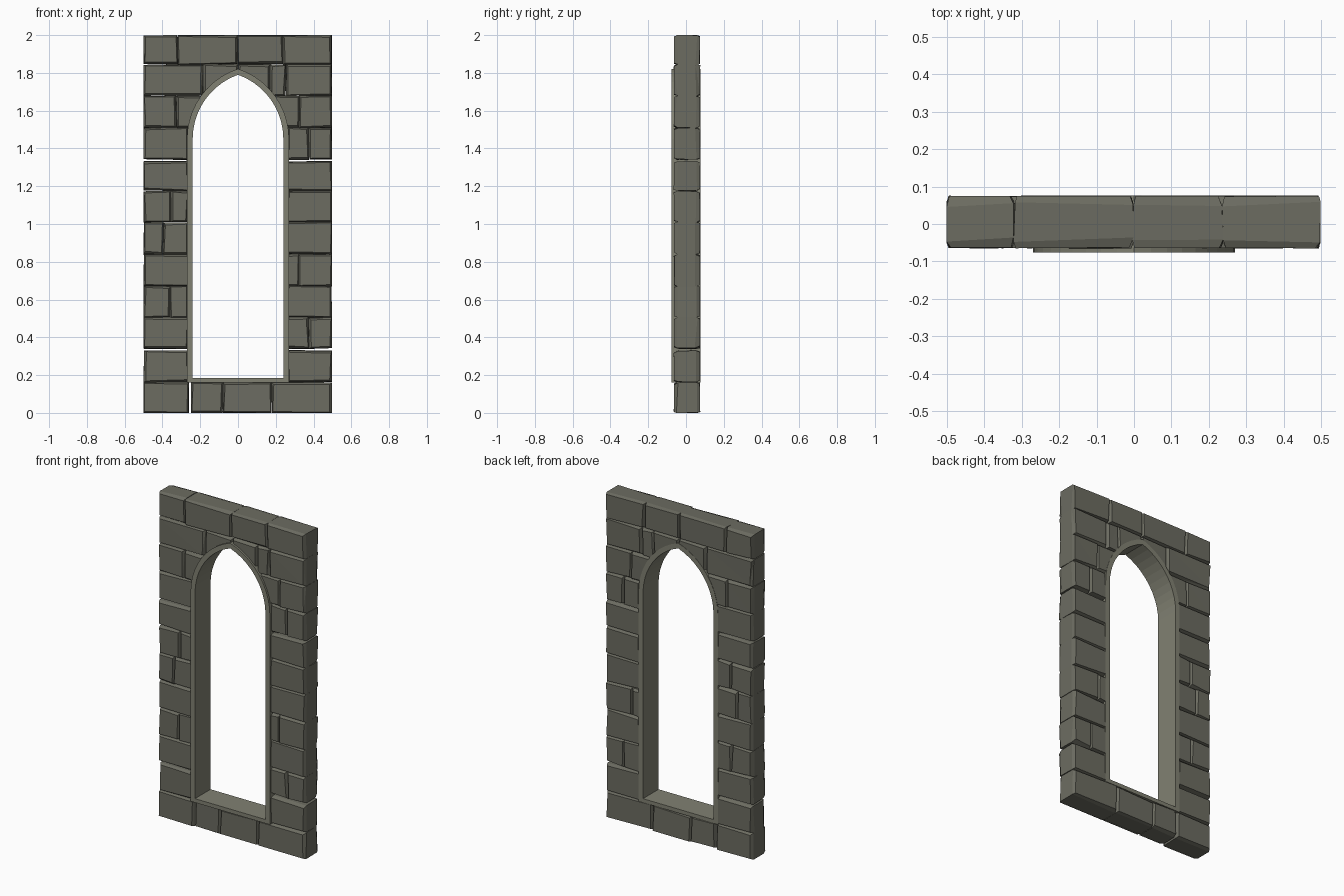
import bpy, bmesh, math, random

if "Cube" in bpy.data.objects:
    bpy.data.objects.remove(bpy.data.objects["Cube"])

random.seed(7)
Y_FRONT, Y_BACK = -0.065, 0.0755


def material(name, rgb):
    m = bpy.data.materials.new(name)
    m.diffuse_color = (*rgb, 1)
    m.use_nodes = True
    m.node_tree.nodes["Principled BSDF"].inputs["Base Color"].default_value = m.diffuse_color
    return m


STONE = material("stone", (0.15, 0.15, 0.12))
TRIM = material("trim_stone", (0.22, 0.22, 0.17))


def make_object(name, bm, mat=None):
    bmesh.ops.recalc_face_normals(bm, faces=bm.faces[:])
    me = bpy.data.meshes.new(name)
    bm.to_mesh(me)
    bm.free()
    if mat:
        me.materials.append(mat)
    ob = bpy.data.objects.new(name, me)
    bpy.context.collection.objects.link(ob)
    return ob


def arch_profile(offset, segs=10):
    """Pointed arch outline, grown outward from the clear opening."""
    spring, cx = 1.45, 0.121
    r = 0.361 + offset
    end = math.acos(cx / r)
    right = [(r * math.cos(end * i / segs) - cx, spring + r * math.sin(end * i / segs))
             for i in range(segs)]
    apex = [(0, spring + math.sqrt(r * r - cx * cx))]
    left = [(-x, z) for x, z in reversed(right)]
    w, base = 0.24 + offset, 0.185 - offset * 0.8
    return [(w, base)] + right + apex + left + [(-w, base)]


def loop(bm, pts, y):
    return [bm.verts.new((x, y, z)) for x, z in pts]


def bridge(bm, a, b):
    n = len(a)
    for i in range(n):
        bm.faces.new((a[i], a[(i + 1) % n], b[(i + 1) % n], b[i]))


# Cutter that clears the arch through the blocks
bm = bmesh.new()
a = loop(bm, arch_profile(0.018), -0.3)
b = loop(bm, arch_profile(0.018), 0.3)
bm.faces.new(a)
bm.faces.new(b)
bridge(bm, a, b)
cutter = make_object("arch_cutter", bm)
cutter.hide_render = True


def block(name, x0, x1, z0, z1, cut=False):
    """Hand-cut stone: rectangle with uneven chamfers on front and back."""
    u = random.uniform
    clamp = lambda v, lo, hi: max(lo, min(hi, v))
    bm = bmesh.new()
    corners = [(x0, z0, 1, 1), (x1, z0, -1, 1), (x1, z1, -1, -1), (x0, z1, 1, -1)]
    rings = []
    for y, inward in ((Y_FRONT, 1), (Y_BACK, -1)):
        face, rim = [], []
        for x, z, sx, sz in corners:
            rx = clamp(x + u(-0.003, 0.003), -0.5, 0.498)
            rz = clamp(z + u(-0.003, 0.003), 0, 2)
            rim.append(bm.verts.new((rx, y + inward * u(0.014, 0.03), rz)))
            face.append(bm.verts.new((rx + sx * u(0.004, 0.013),
                                      y + inward * u(0, 0.003),
                                      rz + sz * u(0.004, 0.013))))
        rings += [face, rim] if inward == 1 else [rim, face]
    for p, q in zip(rings, rings[1:]):
        bridge(bm, p, q)
    bm.faces.new(rings[0])
    bm.faces.new(rings[-1])
    if cut:
        bmesh.ops.triangulate(bm, faces=bm.faces[:])
    ob = make_object(name, bm, STONE)
    if cut:
        mod = ob.modifiers.new("arch", "BOOLEAN")
        mod.operation, mod.solver, mod.object = "DIFFERENCE", "EXACT", cutter
    return ob


# Courses: (bottom, top, runs of joint positions, clipped by arch)
L, R, E = -0.262, 0.262, 0.497
courses = [
    (0.0, 0.163, [[-0.5, -0.26], [-0.25, -0.08, 0.18, E]], False),
    (0.163, 0.33, [[-0.5, L], [R, E]], False),
    (0.34, 0.505, [[-0.5, L], [R, 0.375, E]], False),
    (0.505, 0.672, [[-0.5, -0.36, L], [R, E]], False),
    (0.672, 0.84, [[-0.5, L], [R, 0.32, E]], False),
    (0.84, 1.01, [[-0.5, -0.395, L], [R, E]], False),
    (1.01, 1.175, [[-0.5, -0.355, L], [R, E]], False),
    (1.175, 1.332, [[-0.5, L], [R, E]], False),
    (1.341, 1.51, [[-0.5, L], [R, 0.375, E]], False),
    (1.51, 1.678, [[-0.5, -0.325, -0.12], [0.12, 0.325, E]], True),
    (1.678, 1.845, [[-0.5, -0.185, 0.0, 0.172, 0.255, E]], True),
    (1.845, 2.0, [[-0.5, -0.32, -0.003, 0.237, E]], False),
]
for row, (z0, z1, runs, cut) in enumerate(courses):
    for run in runs:
        for i, (x0, x1) in enumerate(zip(run, run[1:])):
            side = "left" if x0 < -0.2 else "right" if x0 > 0.1 else "middle"
            block(f"stone_block_row{row + 1}_{side}{i + 1}", x0, x1, z0, z1, cut)

# Arched window surround lining the opening
bm = bmesh.new()
rings = [loop(bm, arch_profile(o), y) for o, y in
         ((0, -0.0755), (0.03, -0.0755), (0.03, 0.0755), (0, 0.0755))]
for i in range(4):
    bridge(bm, rings[i], rings[(i + 1) % 4])
make_object("window_surround", bm, TRIM)

# Bake the arch cut into the stones, then drop the cutter
bpy.context.view_layer.update()
dg = bpy.context.evaluated_depsgraph_get()
for ob in [o for o in bpy.data.objects if o.modifiers]:
    me = bpy.data.meshes.new_from_object(ob.evaluated_get(dg))
    ob.modifiers.clear()
    ob.data = me
    dg = bpy.context.evaluated_depsgraph_get()
bpy.data.objects.remove(cutter)
